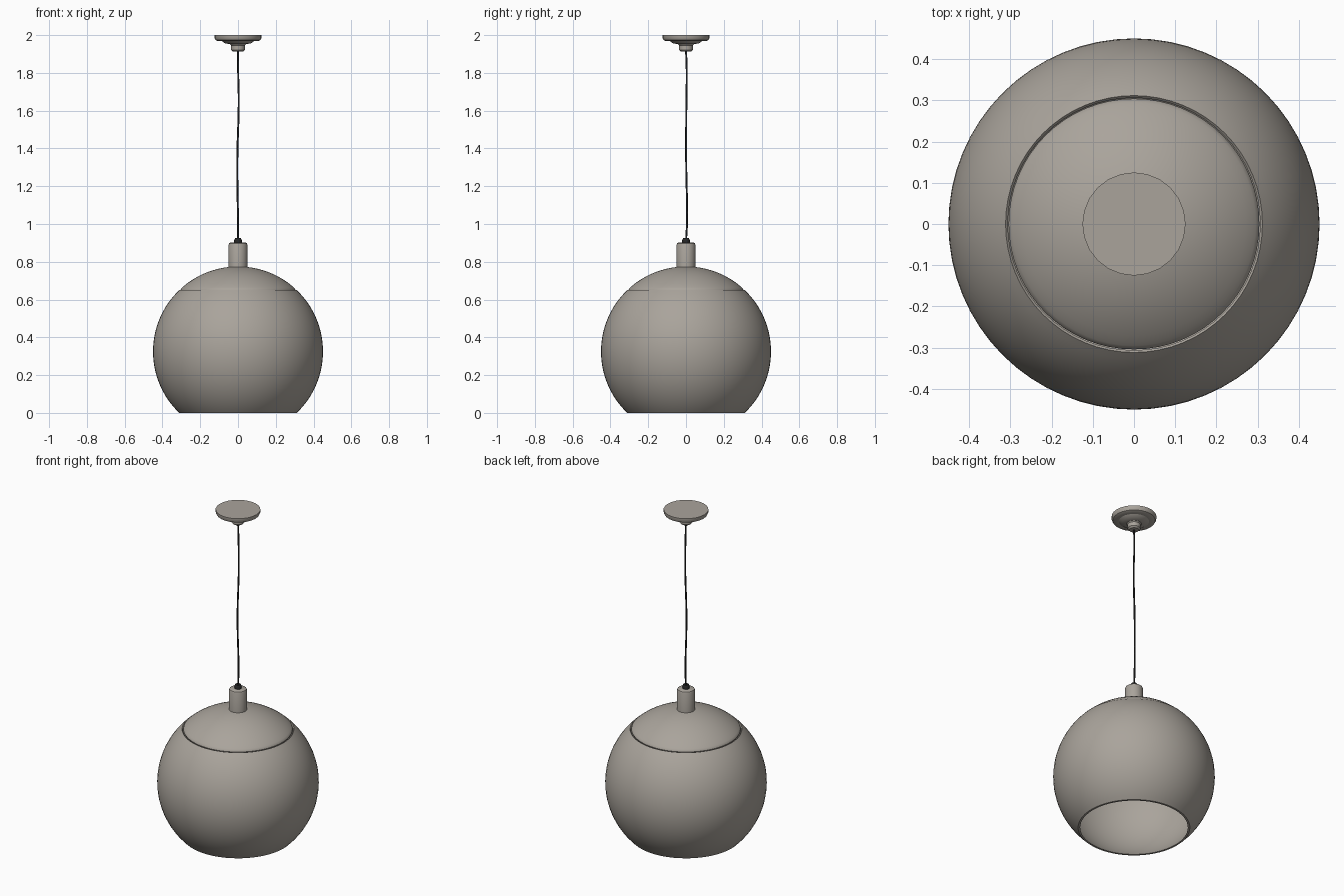
import bpy, bmesh, math
from math import sin, cos, pi, radians

cube = bpy.data.objects.get("Cube")
if cube:
    bpy.data.objects.remove(cube, do_unlink=True)


def material(name, rgb):
    m = bpy.data.materials.new(name)
    m.use_nodes = True
    m.diffuse_color = (*rgb, 1)
    m.node_tree.nodes["Principled BSDF"].inputs["Base Color"].default_value = (*rgb, 1)
    return m


WARM_GREY = material("warm grey metal", (0.40, 0.37, 0.33))
BLACK = material("black cord", (0.02, 0.02, 0.02))


def lathe(name, profile, mat, sides=64, angle=35, closed=False):
    """Spin a (radius, height) profile around the vertical axis."""
    bm = bmesh.new()
    verts = [bm.verts.new((r, 0, z)) for r, z in profile]
    pairs = list(zip(verts, verts[1:]))
    if closed:
        pairs.append((verts[-1], verts[0]))
    edges = [bm.edges.new(p) for p in pairs]
    bmesh.ops.spin(bm, geom=verts + edges, cent=(0, 0, 0), axis=(0, 0, 1),
                   angle=2 * pi, steps=sides, use_merge=True)
    bmesh.ops.remove_doubles(bm, verts=bm.verts, dist=1e-5)
    bmesh.ops.recalc_face_normals(bm, faces=bm.faces)
    mesh = bpy.data.meshes.new(name)
    bm.to_mesh(mesh)
    bm.free()
    obj = bpy.data.objects.new(name, mesh)
    bpy.context.collection.objects.link(obj)
    mesh.materials.append(mat)
    bpy.ops.object.select_all(action="DESELECT")
    obj.select_set(True)
    bpy.context.view_layer.objects.active = obj
    bpy.ops.object.shade_smooth_by_angle(angle=radians(angle))
    return obj


def arc(radius, start, end, steps, centre=0.325):
    """Points on a globe section, angles measured from the equator."""
    angles = [radians(start + (end - start) * i / steps) for i in range(steps + 1)]
    return [(radius * cos(a), centre + radius * sin(a)) for a in angles]


# Globe shade: thin open shell, cut flat below and at the shoulder
outer = arc(0.45, -46.2, 46.2, 32)
inner = arc(0.442, 46.2, -47.3, 32)
lathe("globe_shade", outer + inner, WARM_GREY, closed=True)

# Top dome with a rolled edge tucked inside the shoulder lip
dome = [(0.300, 0.640), (0.304, 0.650), (0.302, 0.657), (0.295, 0.664)]
dome += arc(0.45, 50.5, 90, 16)
dome += arc(0.442, 90, 48, 16)
lathe("top_dome", dome, WARM_GREY, closed=True)

# Stem and cord grip
lathe("stem", [(0, 0.76), (0.05, 0.76), (0.05, 0.89), (0.047, 0.898),
               (0.04, 0.902), (0, 0.902)], WARM_GREY, 32)
lathe("cord_grip", [(0, 0.90), (0.02, 0.90), (0.02, 0.916), (0.015, 0.925),
                    (0, 0.925)], BLACK, 16)

# Ceiling canopy with stepped underside and collar
lathe("ceiling_canopy", [(0, 2), (0.125, 2), (0.125, 1.985), (0.119, 1.974),
                         (0.106, 1.968), (0.085, 1.968), (0.068, 1.956),
                         (0.042, 1.952), (0.036, 1.946), (0.036, 1.922),
                         (0.027, 1.913), (0, 1.913)], WARM_GREY, 24)

# Slightly wavy hanging cord
curve = bpy.data.curves.new("cord", "CURVE")
curve.dimensions = "3D"
curve.bevel_depth = 0.005
curve.bevel_resolution = 2
curve.resolution_u = 6
curve.use_fill_caps = True
path = [(0, 0, 0.91), (0, 0.005, 1.0), (-0.004, 0.001, 1.33),
        (0.004, 0.002, 1.65), (0.001, 0.004, 1.8), (0, 0, 1.925)]
spline = curve.splines.new("BEZIER")
spline.bezier_points.add(len(path) - 1)
for point, co in zip(spline.bezier_points, path):
    point.co = co
    point.handle_left_type = point.handle_right_type = "AUTO"
curve.materials.append(BLACK)
bpy.context.collection.objects.link(bpy.data.objects.new("cord", curve))
